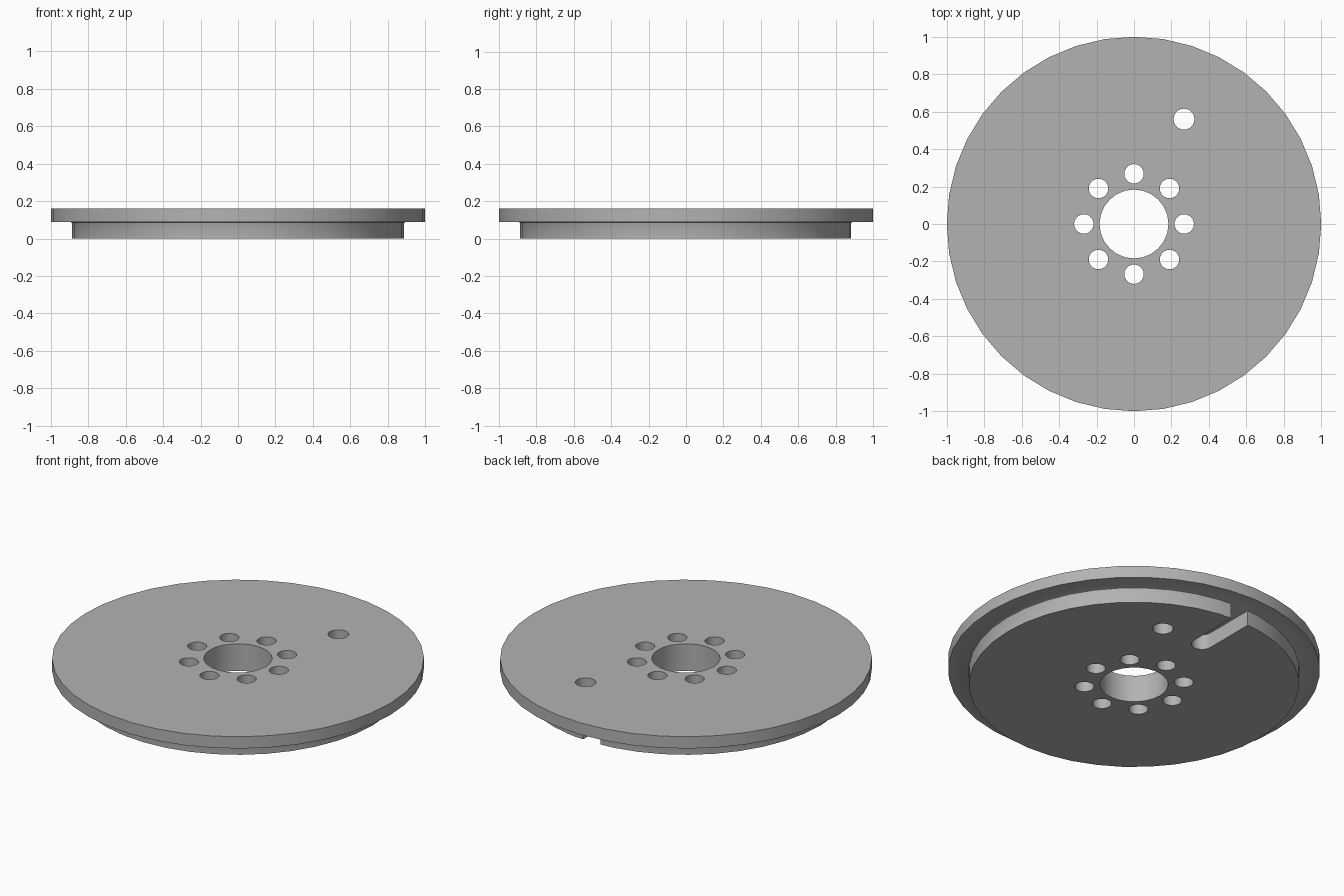
import bpy, bmesh
from math import cos, sin, pi, radians

if "Cube" in bpy.data.objects:
    bpy.data.objects.remove(bpy.data.objects["Cube"], do_unlink=True)

HEIGHT, STEP = 0.16, 0.09

steel = bpy.data.materials.new("plain grey")
steel.use_nodes = True
grey = (0.45, 0.45, 0.45, 1)
steel.diffuse_color = grey
steel.node_tree.nodes["Principled BSDF"].inputs["Base Color"].default_value = grey


def make_object(name, bm):
    bmesh.ops.recalc_face_normals(bm, faces=bm.faces)
    mesh = bpy.data.meshes.new(name)
    bm.to_mesh(mesh)
    bm.free()
    mesh.materials.append(steel)
    obj = bpy.data.objects.new(name, mesh)
    bpy.context.collection.objects.link(obj)
    return obj


def turned(name, profile, sides):
    """Solid of revolution, capped at both ends."""
    bm = bmesh.new()
    rings = [[bm.verts.new((r * cos(2 * pi * i / sides), r * sin(2 * pi * i / sides), z))
              for i in range(sides)] for r, z in profile]
    for low, high in zip(rings, rings[1:]):
        for i in range(sides):
            j = (i + 1) % sides
            bm.faces.new((low[i], low[j], high[j], high[i]))
    bm.faces.new(rings[0])
    bm.faces.new(rings[-1])
    return make_object(name, bm)


def prism(name, outline, bottom, top):
    """Straight extrusion of a flat outline."""
    bm = bmesh.new()
    face = bm.faces.new([bm.verts.new((x, y, bottom)) for x, y in outline])
    moved = bmesh.ops.extrude_face_region(bm, geom=[face])["geom"]
    bmesh.ops.translate(bm, vec=(0, 0, top - bottom),
                        verts=[v for v in moved if isinstance(v, bmesh.types.BMVert)])
    return make_object(name, bm)


def circle(cx, cy, r, sides):
    return [(cx + r * cos(2 * pi * i / sides), cy + r * sin(2 * pi * i / sides))
            for i in range(sides)]


# Stepped disc with a small fillet under the flange
disc = turned("flanged_disc", [(0.887, 0), (0.887, STEP - 0.01), (0.89, STEP - 0.003),
                               (0.897, STEP), (1, STEP), (1, HEIGHT)], 40)

# Centre bore, ring of bolt holes and one locating hole
cutters = [prism("bore_cutter", circle(0, 0, 0.184, 24), -0.1, 0.3)]
for k in range(8):
    a = k * pi / 4
    cutters.append(prism("bolt_hole_cutter",
                         circle(0.268 * cos(a), 0.268 * sin(a), 0.052, 20), -0.1, 0.3))
cutters.append(prism("locating_hole_cutter", circle(0.267, 0.56, 0.056, 20), -0.1, 0.3))

# Round-ended slot open at the back of the lower step
w, start = 0.058, 0.57
slot = [(w * cos(radians(t)), start + w * sin(radians(t))) for t in range(180, 361, 15)]
cutters.append(prism("slot_cutter", slot + [(w, 1.1), (-w, 1.1)], -0.1, STEP))

for cutter in cutters:
    cutter.hide_render = True
    mod = disc.modifiers.new("cut", "BOOLEAN")
    mod.operation, mod.solver, mod.object = "DIFFERENCE", "EXACT", cutter

bpy.context.view_layer.objects.active = disc
disc.select_set(True)
for mod in list(disc.modifiers):
    bpy.ops.object.modifier_apply(modifier=mod.name)
for cutter in cutters:
    bpy.data.objects.remove(cutter, do_unlink=True)

bpy.ops.object.shade_smooth_by_angle(angle=radians(30))
